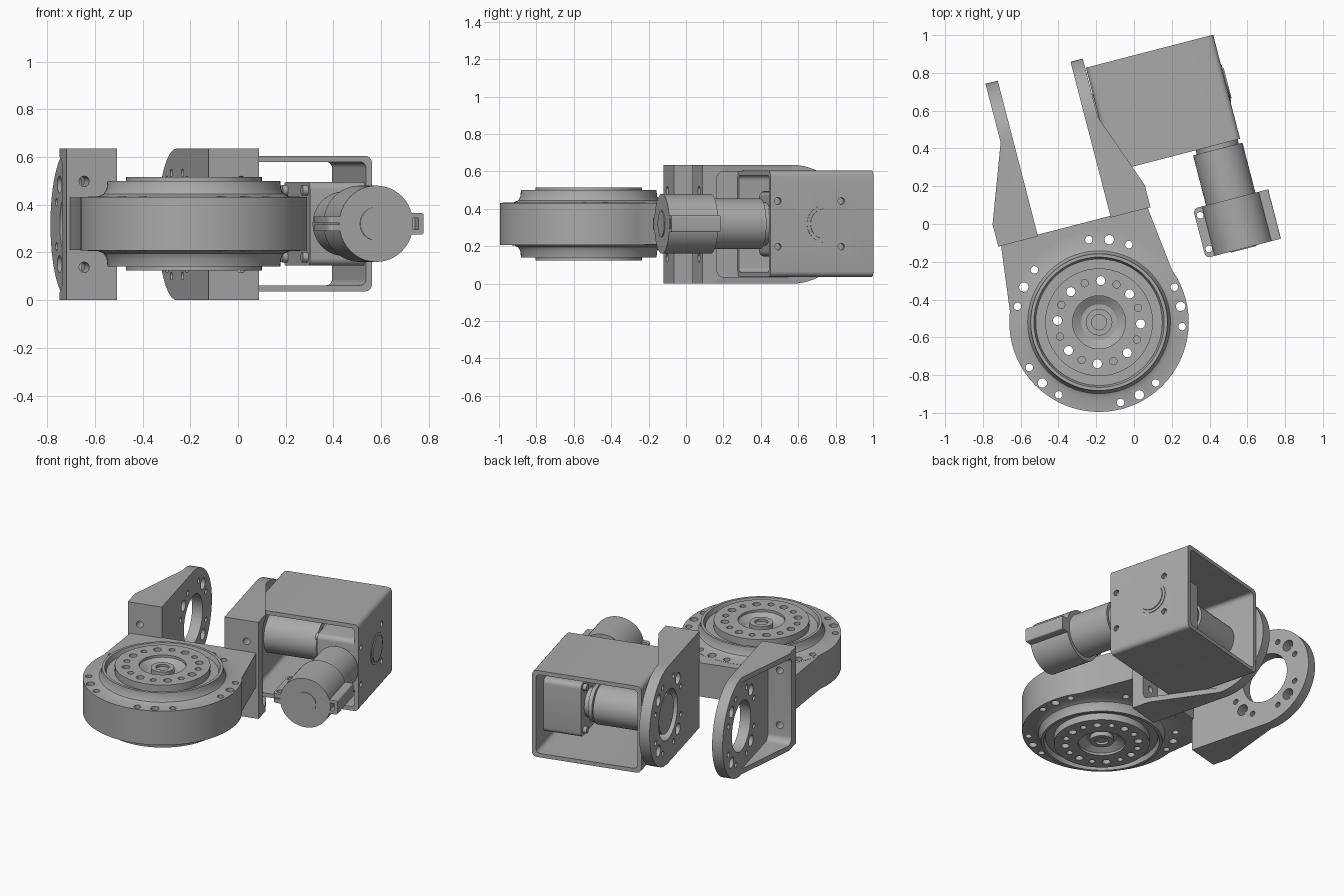
import bpy, bmesh
from math import sin, cos, pi, radians
from mathutils import Matrix

if "Cube" in bpy.data.objects:
    bpy.data.objects.remove(bpy.data.objects["Cube"])

grey = bpy.data.materials.new("machined grey")
grey.use_nodes = True
COLOUR = (0.4, 0.4, 0.4, 1)
grey.diffuse_color = COLOUR
grey.node_tree.nodes["Principled BSDF"].inputs["Base Color"].default_value = COLOUR

# Everything is built around the rotary disc, then turned into place
PLACE = Matrix.Translation((-0.185, -0.52, 0)) @ Matrix.Rotation(radians(14.5), 4, 'Z')
ZC = 0.32          # joint height
JOINT = 1.055      # distance of the arm joint from the disc centre
TURN = {'x': Matrix.Rotation(pi / 2, 4, 'Y'), 'y': Matrix.Rotation(pi / 2, 4, 'X'), 'z': Matrix()}


def make(name, bm):
    bmesh.ops.recalc_face_normals(bm, faces=bm.faces)
    mesh = bpy.data.meshes.new(name)
    bm.to_mesh(mesh)
    bm.free()
    mesh.materials.append(grey)
    obj = bpy.data.objects.new(name, mesh)
    bpy.context.scene.collection.objects.link(obj)
    return obj


def cylinders(name, items, axis='z', sides=48):
    """items: (x, y, z, radius, length)"""
    bm = bmesh.new()
    for x, y, z, r, length in items:
        bmesh.ops.create_cone(bm, cap_ends=True, segments=sides, radius1=r, radius2=r, depth=length,
                              matrix=Matrix.Translation((x, y, z)) @ TURN[axis])
    return make(name, bm)


def box(name, lo, hi, round_axis=None, radius=0.03):
    bm = bmesh.new()
    bmesh.ops.create_cube(bm, size=1)
    for v in bm.verts:
        v.co = [a + (b - a) * (c + 0.5) for a, b, c in zip(lo, hi, v.co)]
    if round_axis is not None:
        edges = [e for e in bm.edges
                 if abs((e.verts[0].co - e.verts[1].co).normalized()[round_axis]) > 0.9]
        bmesh.ops.bevel(bm, geom=edges, offset=radius, segments=5, profile=0.5, affect='EDGES')
    return make(name, bm)


def prism(name, pts, lo, hi, axis='z'):
    bm = bmesh.new()
    place = (lambda a, b: (a, b, lo)) if axis == 'z' else (lambda a, b: (lo, a, b))
    face = bm.faces.new([bm.verts.new(place(a, b)) for a, b in pts])
    top = bmesh.ops.extrude_face_region(bm, geom=[face])['geom']
    shift = (0, 0, hi - lo) if axis == 'z' else (hi - lo, 0, 0)
    bmesh.ops.translate(bm, vec=shift, verts=[v for v in top if isinstance(v, bmesh.types.BMVert)])
    return make(name, bm)


def lathe(name, profile, sides=72):
    bm = bmesh.new()
    verts = [bm.verts.new((r, 0, z)) for r, z in profile]
    edges = [bm.edges.new(pair) for pair in zip(verts, verts[1:])]
    bmesh.ops.spin(bm, geom=verts + edges, cent=(0, 0, 0), axis=(0, 0, 1), angle=2 * pi, steps=sides)
    bmesh.ops.remove_doubles(bm, verts=bm.verts, dist=0.0005)
    return make(name, bm)


def combine(obj, other, operation='DIFFERENCE'):
    mod = obj.modifiers.new("bool", 'BOOLEAN')
    mod.object, mod.operation, mod.solver = other, operation, 'EXACT'
    graph = bpy.context.evaluated_depsgraph_get()
    mesh = bpy.data.meshes.new_from_object(obj.evaluated_get(graph))
    obj.modifiers.clear()
    obj.data = mesh
    bpy.data.objects.remove(other)


# Rotary disc: body rim, groove, hub and centre boss, the same above and below
half = [(0, 0.165), (0.04, 0.165), (0.04, 0.18), (0.07, 0.18), (0.07, 0.15), (0.095, 0.15),
        (0.14, 0.18), (0.14, 0.195), (0.285, 0.195), (0.285, 0.15), (0.335, 0.15),
        (0.345, 0.18), (0.362, 0.18), (0.366, 0.145), (0.378, 0.125), (0.4, 0.115), (0.475, 0.112)]
disc = lathe("rotary_disc", [(r, ZC + h) for r, h in half] + [(r, ZC - h) for r, h in reversed(half)])

# Neck joining the disc to the two arms
neck = prism("neck", [(-0.473, 0), (-0.443, 0.17), (-0.4, 0.53), (0.4, 0.53), (0.443, 0.17), (0.473, 0)],
             ZC - 0.111, ZC + 0.111)
combine(disc, neck, 'UNION')

# Bolt circles of the rim and hub
holes = []
for group in range(5):
    for k in (-1, 0, 1):
        a = radians(68.5 + 72 * group + 14 * k)
        holes.append((0.44 * cos(a), 0.44 * sin(a), ZC, 0.02 if k else 0.025, 1))
for i in range(16):
    a = 2 * pi * i / 16 + 0.1
    x, y = 0.22 * cos(a), 0.22 * sin(a)
    if i % 2:
        holes.append((x, y, ZC, 0.024, 1))
    else:
        holes += [(x, y, ZC + s * 0.2, 0.019, 0.08) for s in (-1, 1)]
combine(disc, cylinders("disc_holes", holes, sides=20))
parts = [disc]


# Side arms: round-ended plate with a pocketed wedge on the outside
def arm(name, s):
    height = 0.635
    r = height / 2
    ring = [(JOINT + r * sin(pi * i / 32), r - r * cos(pi * i / 32)) for i in range(33)]
    plate = prism(name, [(0.521, height), (0.521, 0)] + ring, s * 0.199, s * 0.266, 'x')
    wedge = prism("wedge", [(s * 0.22, 0.521), (s * 0.416, 0.521), (s * 0.416, 0.643),
                            (s * 0.265, JOINT), (s * 0.22, JOINT)], 0, height)
    combine(plate, wedge, 'UNION')
    x0, x1 = sorted((s * 0.266, s * 0.6))
    combine(plate, box("pocket", (x0, 0.6, 0.034), (x1, 1.6, height - 0.034), 0, 0.04))
    # Bore and bolts of the joint
    bolts = [(s * 0.23, JOINT, r, 0.16, 0.3)]
    for quarter in range(4):
        for k in (-1, 0, 1):
            a = pi / 4 + quarter * pi / 2 + k * 0.38
            bolts.append((s * 0.23, JOINT + 0.235 * cos(a), r + 0.235 * sin(a), 0.017 if k else 0.036, 0.3))
    combine(plate, cylinders("bolt_cutter", bolts, 'x', 32))
    combine(plate, cylinders("base_cutter", [(s * 0.34, 0.6, r + d, 0.022, 0.3) for d in (-0.18, 0.18)], 'y', 20))
    parts.append(plate)


arm("right_arm", -1)
arm("left_arm", 1)

# Square tube housing, open at both ends
housing = box("housing", (0.27, 0.753, 0.036), (0.966, 1.322, 0.605), 1)
combine(housing, box("hollow", (0.296, 0.5, 0.062), (0.94, 1.6, 0.579), 1, 0.025))
combine(housing, cylinders("screw_cutter", [(0.96, y, ZC + d, 0.018, 0.2)
                                            for y in (0.795, 1.145) for d in (-0.122, 0.122)], 'x', 20))
parts.append(housing)

# Joint shaft, gearbox and its bolts
parts.append(box("gearbox", (0.7, 0.76, ZC - 0.175), (0.938, 1.2, ZC + 0.175), 0, 0.03))
parts.append(cylinders("joint_shaft", [(0.42, JOINT, ZC, 0.125, 0.42), (0.67, JOINT, ZC, 0.09, 0.08)], 'x'))
parts.append(cylinders("shaft_collar", [(0.655, JOINT, ZC, 0.115, 0.025)], 'x'))
parts.append(cylinders("gearbox_bolts", [(0.692, y, ZC + d, 0.022, 0.03)
                                         for y in (0.81, 1.15) for d in (-0.14, 0.14)], 'x', 16))
parts.append(cylinders("shaft_cap", [(0.958, JOINT, ZC, 0.1, 0.024), (0.962, JOINT, ZC, 0.082, 0.028)], 'x'))

# Motor with clamp around its end
MX = 0.838
parts.append(cylinders("motor", [(MX, 0.57, ZC, 0.135, 0.32), (MX, 0.75, ZC, 0.115, 0.08)], 'y'))
parts.append(cylinders("motor_clamp", [(MX, 0.322, ZC, 0.16, 0.27)], 'y'))
parts.append(cylinders("motor_end", [(MX, 0.2, ZC, 0.07, 0.036)], 'y'))
for side, gap in ((1, 0.006), (-1, 0.006)):
    tab = box("clamp_tab", (0.632, 0.187, ZC + min(side * gap / 2, side * 0.03)),
              (0.72, 0.457, ZC + max(side * gap / 2, side * 0.03)), 2, 0.025)
    combine(tab, cylinders("tab_cutter", [(0.66, y, ZC, 0.018, 0.3) for y in (0.23, 0.414)], 'z', 20))
    parts.append(tab)
lug = box("clamp_hinge", (0.96, 0.187, ZC - 0.045), (1.043, 0.457, ZC + 0.045), 1, 0.008)
combine(lug, box("slot", (0.97, 0, ZC - 0.025), (1.02, 0.24, ZC + 0.025)))
parts.append(lug)

# Turn into place and shade
for obj in parts:
    obj.data.transform(PLACE)
    bpy.ops.object.select_all(action='DESELECT')
    obj.select_set(True)
    bpy.context.view_layer.objects.active = obj
    bpy.ops.object.shade_smooth_by_angle(angle=radians(28))
